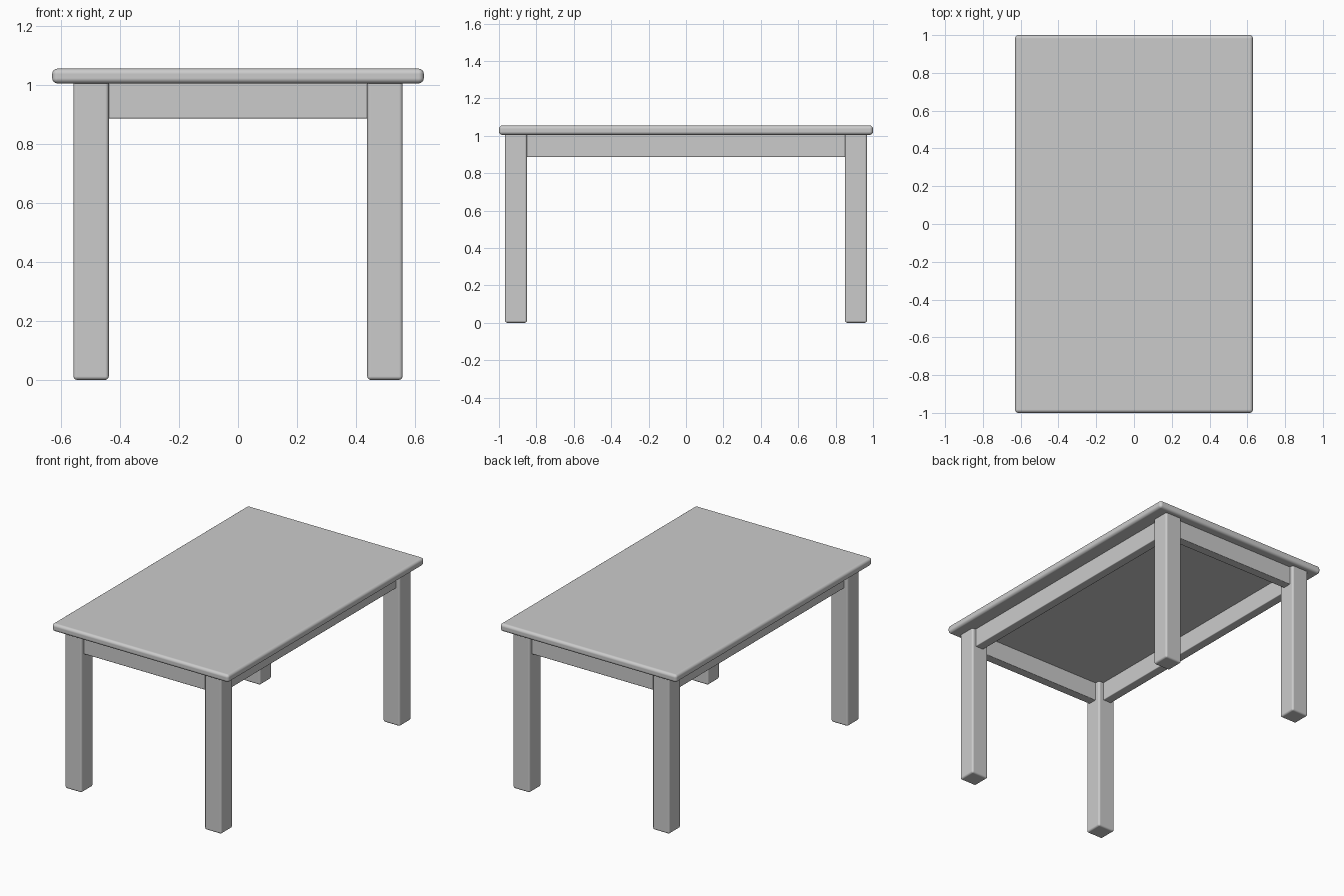
import bpy
import math

cube = bpy.data.objects.get("Cube")
if cube:
    bpy.data.objects.remove(cube, do_unlink=True)

grey = bpy.data.materials.new("plain grey")
grey.use_nodes = True
colour = (0.6, 0.6, 0.6, 1)
grey.diffuse_color = colour
grey.node_tree.nodes["Principled BSDF"].inputs["Base Color"].default_value = colour


def rounded_box(name, low, high, radius, segments=3):
    """Box between two corners, with softened edges."""
    centre = [(a + b) / 2 for a, b in zip(low, high)]
    bpy.ops.mesh.primitive_cube_add(size=1, location=centre)
    box = bpy.context.object
    box.name = name
    box.scale = [b - a for a, b in zip(low, high)]
    bpy.ops.object.transform_apply(location=False, rotation=False, scale=True)
    box.data.materials.append(grey)
    bevel = box.modifiers.new("soft edges", 'BEVEL')
    bevel.width = radius
    bevel.segments = segments
    bevel.harden_normals = True
    bpy.ops.object.shade_smooth_by_angle(angle=math.radians(40))
    return box


half_x, half_y = 0.63, 1.0
under, top = 1.005, 1.055      # tabletop underside and upper face
leg_in_x, leg_out_x = 0.438, 0.558
leg_in_y, leg_out_y = 0.85, 0.968
apron_low = 0.886
recess, thick = 0.025, 0.06    # aprons sit slightly behind the leg faces

# Tabletop
rounded_box("tabletop", (-half_x, -half_y, under), (half_x, half_y, top), 0.018, 4)

# Legs
for sx, side in ((1, "left"), (-1, "right")):
    for sy, end in ((-1, "front"), (1, "back")):
        xs = sorted((sx * leg_in_x, sx * leg_out_x))
        ys = sorted((sy * leg_in_y, sy * leg_out_y))
        rounded_box(f"{end}_{side}_leg", (xs[0], ys[0], 0), (xs[1], ys[1], under + 0.01), 0.012)

# Long side aprons
for s, side in ((1, "left"), (-1, "right")):
    outer = leg_out_x - recess
    xs = sorted((s * outer, s * (outer - thick)))
    rounded_box(f"{side}_apron", (xs[0], -leg_in_y - 0.02, apron_low),
                (xs[1], leg_in_y + 0.02, under + 0.01), 0.005, 2)

# Short end aprons
for s, end in ((-1, "front"), (1, "back")):
    outer = leg_out_y - recess
    ys = sorted((s * outer, s * (outer - thick)))
    rounded_box(f"{end}_apron", (-leg_in_x - 0.02, ys[0], apron_low),
                (leg_in_x + 0.02, ys[1], under + 0.01), 0.005, 2)
